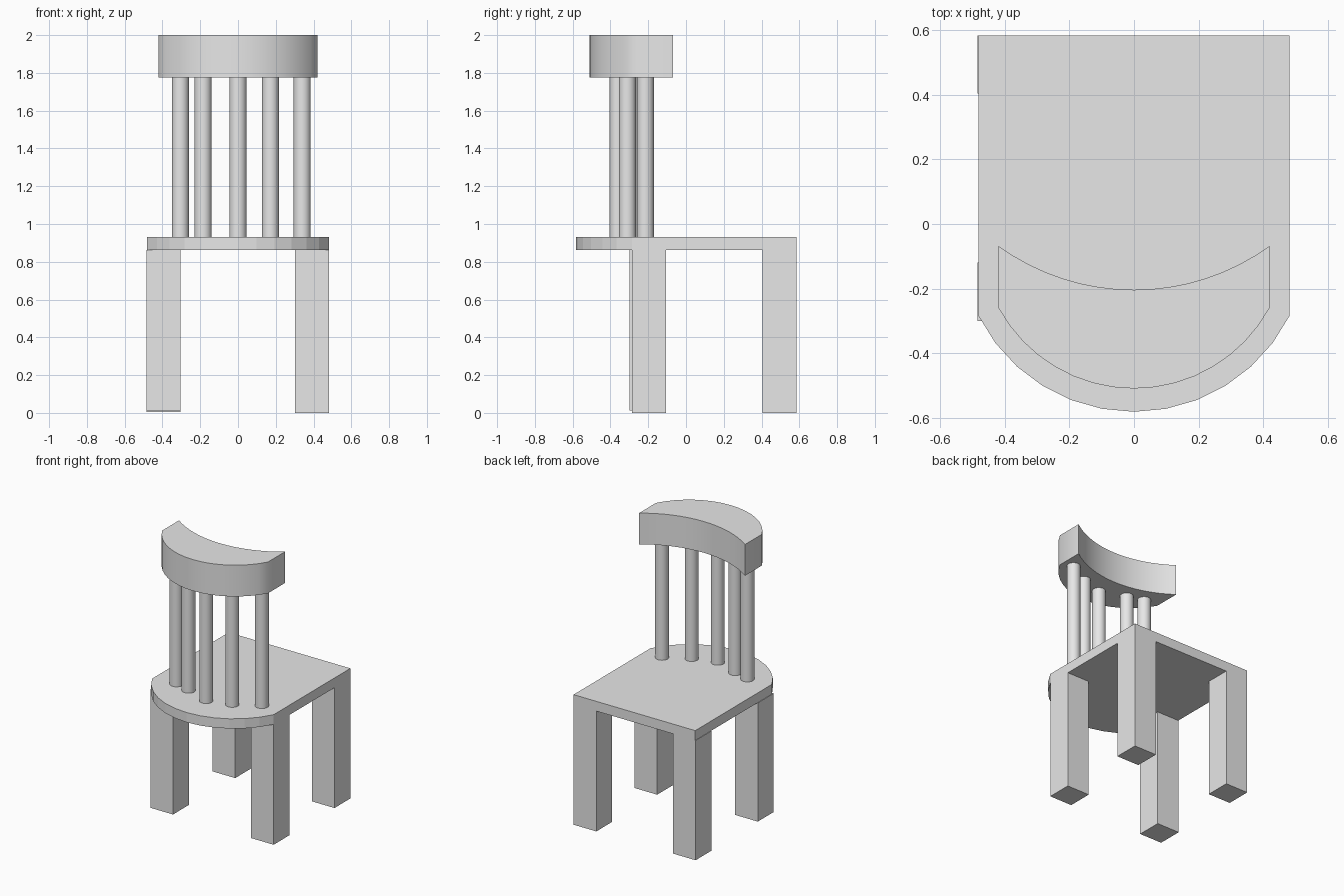
import bpy
import bmesh
import math

default_cube = bpy.data.objects.get("Cube")
if default_cube:
    bpy.data.objects.remove(default_cube, do_unlink=True)

grey = bpy.data.materials.new("plain grey")
grey.use_nodes = True
grey.diffuse_color = (0.8, 0.8, 0.8, 1)
grey.node_tree.nodes["Principled BSDF"].inputs["Base Color"].default_value = grey.diffuse_color


def arc(half_width, y_end, y_middle, segments):
    """Points of a shallow arc bulging to -y, from -x to +x."""
    sag = y_end - y_middle
    radius = (half_width ** 2 + sag ** 2) / (2 * sag)
    half_angle = math.asin(half_width / radius)
    points = []
    for i in range(segments + 1):
        a = half_angle * (2 * i / segments - 1)
        points.append((radius * math.sin(a), y_middle + radius * (1 - math.cos(a))))
    return points


def extrude(name, outline, bottom, top, smooth=False):
    """Solid standing between two heights with the given plan outline."""
    bm = bmesh.new()
    base = bm.faces.new([bm.verts.new((x, y, bottom)) for x, y in outline])
    result = bmesh.ops.extrude_face_region(bm, geom=[base], use_keep_orig=True)
    raised = [v for v in result["geom"] if isinstance(v, bmesh.types.BMVert)]
    bmesh.ops.translate(bm, vec=(0, 0, top - bottom), verts=raised)
    bmesh.ops.recalc_face_normals(bm, faces=bm.faces)
    mesh = bpy.data.meshes.new(name)
    bm.to_mesh(mesh)
    bm.free()
    mesh.materials.append(grey)
    obj = bpy.data.objects.new(name, mesh)
    bpy.context.collection.objects.link(obj)
    if smooth:
        bpy.ops.object.select_all(action="DESELECT")
        obj.select_set(True)
        bpy.context.view_layer.objects.active = obj
        bpy.ops.object.shade_smooth_by_angle(angle=math.radians(40))
    return obj


def leg(name, x, y, bottom):
    w = 0.18
    extrude(name, [(x, y), (x + w, y), (x + w, y + w), (x, y + w)], bottom, 0.862)


# Seat: square at one end, rounded under the backrest
seat_top = 0.932
extrude("seat", arc(0.482, -0.285, -0.582, 12) + [(0.482, 0.584), (-0.482, 0.584)],
        0.862, seat_top)

# Four square legs
leg("front_left_leg", 0.302, -0.285, 0)
leg("front_right_leg", -0.485, -0.3, 0.012)
leg("back_left_leg", 0.302, 0.404, 0)
leg("back_right_leg", -0.485, 0.404, 0.004)

# Curved top rail
rail_bottom = 1.776
extrude("top_rail", arc(0.42, -0.26, -0.51, 16) + arc(0.42, -0.068, -0.204, 16)[::-1],
        rail_bottom, 2, smooth=True)

# Round spindles between the seat and the rail
spindle_spots = [(-0.305, -0.26), (-0.185, -0.295), (0, -0.36), (0.172, -0.31), (0.34, -0.215)]
for i, (cx, cy) in enumerate(spindle_spots):
    ring = [(cx + 0.045 * math.cos(math.tau * k / 32), cy + 0.045 * math.sin(math.tau * k / 32))
            for k in range(32)]
    extrude(f"spindle_{i + 1}", ring, seat_top - 0.01, rail_bottom + 0.01, smooth=True)
